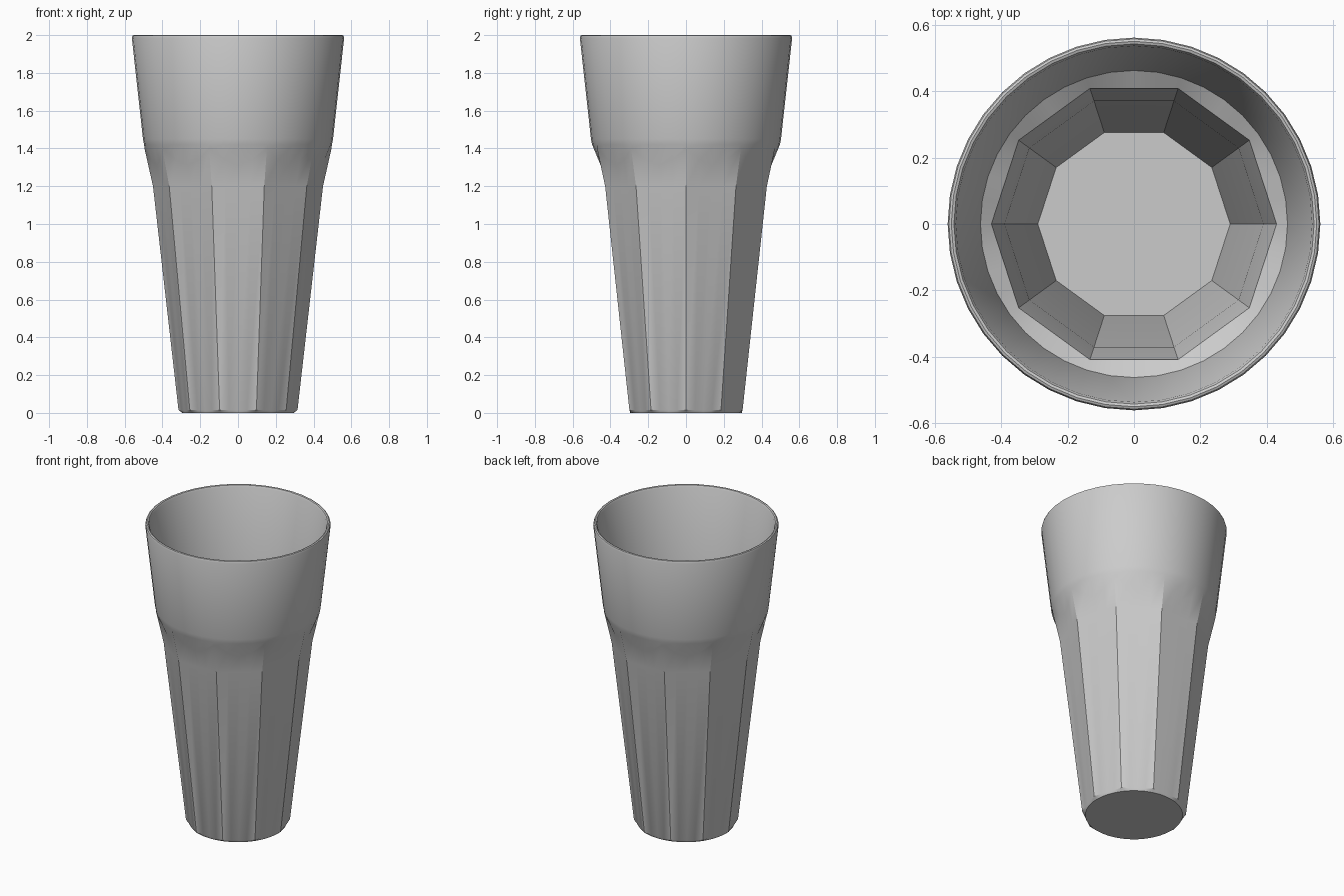
import bpy, bmesh, math

if "Cube" in bpy.data.objects:
    bpy.data.objects.remove(bpy.data.objects["Cube"])

SEG, SIDES = 40, 10
STEP = 2 * math.pi / SIDES


def circle(r, z):
    return [(r * math.cos(a), r * math.sin(a), z)
            for a in (2 * math.pi * i / SEG for i in range(SEG))]


def facet_radius(r, a):
    # radius of a ten-sided outline with corner radius r at angle a
    return r * math.cos(STEP / 2) / math.cos(a % STEP - STEP / 2)


def decagon(r_at, z_at):
    pts = []
    for i in range(SEG):
        a = 2 * math.pi * i / SEG
        k = i % (SEG // SIDES) * SIDES / SEG
        t = 1 - abs(2 * k - 1)          # 0 at a corner, 1 at mid facet
        z = z_at(t)
        r = facet_radius(r_at(z), a)
        pts.append((r * math.cos(a), r * math.sin(a), z))
    return pts


def flat_decagon(r, z):
    return decagon(lambda _: r, lambda _: z)


rings = [
    # outside: rounded foot, faceted body, scalloped shoulder, round lip
    circle(0.295, 0.0),
    flat_decagon(0.315, 0.015),
    flat_decagon(0.45, 1.2),
    decagon(lambda z: 0.45 + (z - 1.2) * 0.225,
            lambda t: 1.4 - 0.09 * (1 - (1 - t) ** 1.6)),
    circle(0.497, 1.42),
    circle(0.503, 1.45),
    circle(0.562, 1.985),
    circle(0.558, 1.997),
    circle(0.551, 2.0),
    circle(0.543, 1.997),
    circle(0.537, 1.985),
    # inside: round cone, ledge, faceted well
    circle(0.463, 1.43),
    flat_decagon(0.43, 1.4),
    flat_decagon(0.39, 1.2),
    flat_decagon(0.29, 0.08),
]

bm = bmesh.new()
loops = [[bm.verts.new(p) for p in ring] for ring in rings]
for lo, hi in zip(loops, loops[1:]):
    for i in range(SEG):
        j = (i + 1) % SEG
        bm.faces.new((lo[i], lo[j], hi[j], hi[i]))
bm.faces.new(loops[0][::-1])
bm.faces.new(loops[-1])
bmesh.ops.recalc_face_normals(bm, faces=bm.faces)

mesh = bpy.data.meshes.new("drinking_glass")
bm.to_mesh(mesh)
bm.free()
glass = bpy.data.objects.new("drinking_glass", mesh)
bpy.context.collection.objects.link(glass)
bpy.context.view_layer.objects.active = glass
glass.select_set(True)
bpy.ops.object.shade_smooth_by_angle(angle=math.radians(30))
